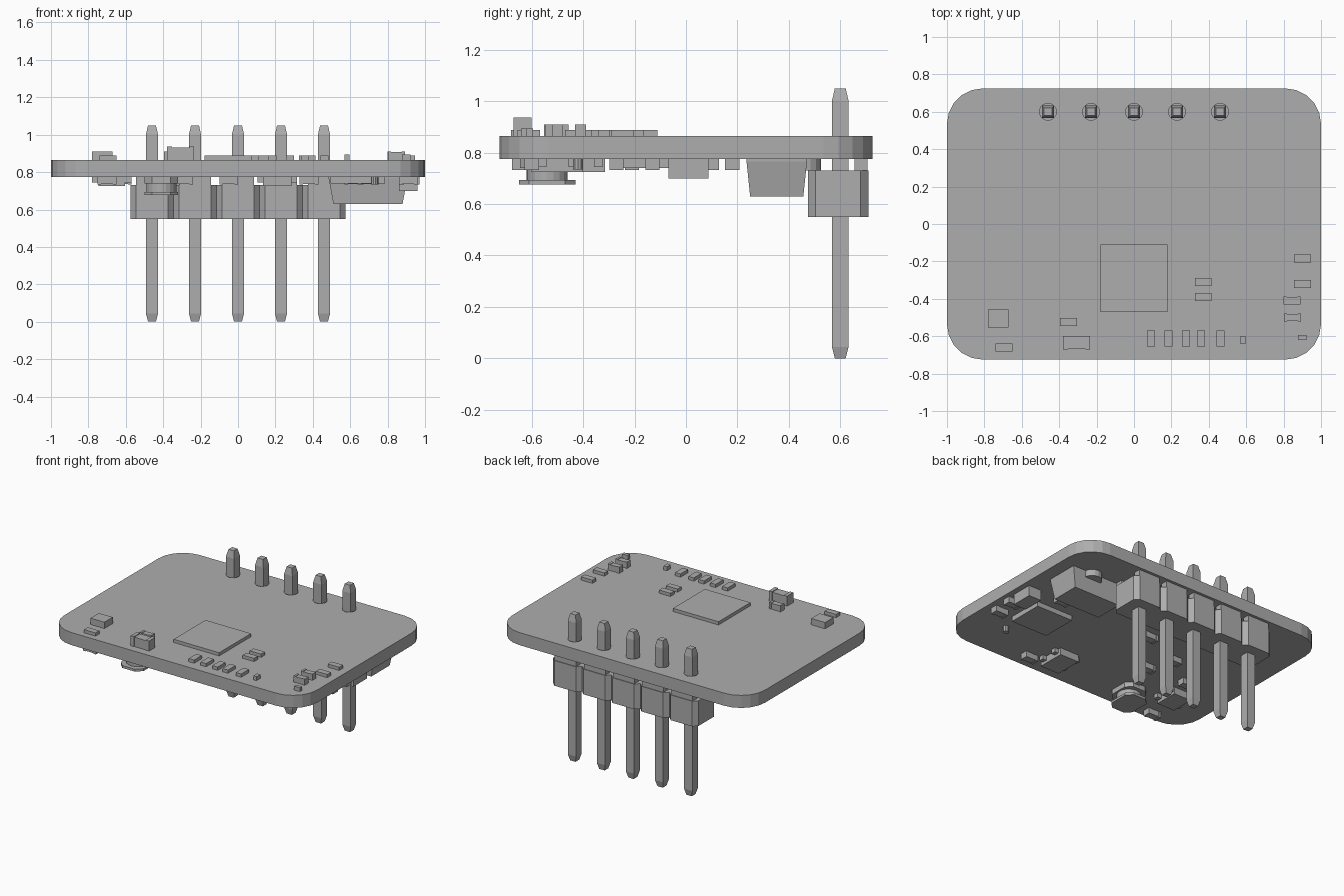
import bpy
import bmesh
from math import cos, sin, pi
from mathutils import Vector

default_cube = bpy.data.objects.get("Cube")
if default_cube:
    bpy.data.objects.remove(default_cube, do_unlink=True)

grey = bpy.data.materials.new("plain_grey")
grey.use_nodes = True
colour = (0.42, 0.42, 0.42, 1)
grey.diffuse_color = colour
grey.node_tree.nodes["Principled BSDF"].inputs["Base Color"].default_value = colour

BOARD_BOTTOM, BOARD_TOP = 0.775, 0.865
PIN_ROW_Y, PITCH = 0.6, 0.23


def finish(name, bm):
    bmesh.ops.recalc_face_normals(bm, faces=bm.faces)
    mesh = bpy.data.meshes.new(name)
    bm.to_mesh(mesh)
    bm.free()
    mesh.materials.append(grey)
    obj = bpy.data.objects.new(name, mesh)
    bpy.context.collection.objects.link(obj)
    return obj


def loft(name, outline, layers):
    """Stack scaled copies of an outline: layers are (z, scale)."""
    bm = bmesh.new()
    centre = sum((Vector(p) for p in outline), Vector((0, 0))) / len(outline)
    rings = []
    for z, scale in layers:
        points = [centre + (Vector(p) - centre) * scale for p in outline]
        rings.append([bm.verts.new((p.x, p.y, z)) for p in points])
    n = len(outline)
    for low, high in zip(rings, rings[1:]):
        for i in range(n):
            j = (i + 1) % n
            bm.faces.new((low[i], low[j], high[j], high[i]))
    bm.faces.new(rings[0])
    bm.faces.new(rings[-1])
    return finish(name, bm)


def rounded(x, y, w, d, r, steps):
    """Rectangle outline with round corners, or chamfers when steps is 1."""
    points = []
    for k, (sx, sy) in enumerate(((1, 1), (-1, 1), (-1, -1), (1, -1))):
        for s in range(steps + 1):
            a = (k + s / steps) * pi / 2
            points.append((x + sx * (w / 2 - r) + r * cos(a),
                           y + sy * (d / 2 - r) + r * sin(a)))
    return points


def rect(x, y, w, d):
    return [(x + sx * w / 2, y + sy * d / 2)
            for sx, sy in ((1, 1), (-1, 1), (-1, -1), (1, -1))]


def circle(x, y, r, n):
    return [(x + r * cos(2 * pi * i / n), y + r * sin(2 * pi * i / n)) for i in range(n)]


def on_top(name, x, y, w, d, h):
    return loft(name, rect(x, y, w, d), [(BOARD_TOP, 1), (BOARD_TOP + h, 1)])


def underneath(name, x, y, w, d, h):
    return loft(name, rect(x, y, w, d), [(BOARD_BOTTOM - h, 1), (BOARD_BOTTOM, 1)])


def capped(place, name, x, y, w, d, h):
    """Surface part with slightly larger metal ends along x."""
    place(name + "_body", x, y, w * 0.7, d * 0.92, h * 0.93)
    for side in (-1, 1):
        place(name + "_end", x + side * w * 0.41, y, w * 0.18, d, h)


# Circuit board with drilled pin holes
board = loft("board", rounded(0, 0, 2, 1.45, 0.19, 5),
             [(BOARD_BOTTOM, 1), (BOARD_TOP, 1)])
for i in range(-2, 3):
    drill = loft("hole_cutter", circle(i * PITCH, PIN_ROW_Y, 0.045, 20), [(0.7, 1), (1, 1)])
    drill.hide_render = True
    drill.hide_set(True)
    cut = board.modifiers.new("hole", "BOOLEAN")
    cut.object = drill
    cut.operation = "DIFFERENCE"
    cut.solver = "EXACT"

# Header strip: chamfered blocks, a raised rail on each side, and tapered pins
for i in range(-2, 3):
    x = i * PITCH
    loft("header_block", rounded(x, 0.592, PITCH, 0.235, 0.03, 1), [(0.55, 1), (0.73, 1)])
    for y in (0.5, 0.68):
        underneath("header_rail", x, y, PITCH - 0.06, 0.05, 0.045)
    loft("pin", rect(x, PIN_ROW_Y, 0.065, 0.065),
         [(0, 0.65), (0.045, 1), (1.0, 1), (1.05, 0.65)])

# Main processor and larger parts on the upper side
on_top("main_chip", 0, -0.29, 0.36, 0.36, 0.023)
on_top("crystal", -0.725, -0.505, 0.11, 0.095, 0.045)
capped(on_top, "large_capacitor", -0.307, -0.635, 0.145, 0.07, 0.072)

# Small resistors and capacitors on the upper side
for x, y in ((0.9, -0.185), (0.9, -0.32), (0.37, -0.31), (0.37, -0.39), (-0.695, -0.66)):
    on_top("resistor", x, y, 0.09, 0.043, 0.023)
for x, y in ((0.845, -0.41), (0.848, -0.5), (-0.35, -0.525)):
    capped(on_top, "capacitor", x, y, 0.09, 0.043, 0.045)
for x in (0.09, 0.185, 0.277, 0.358, 0.463):
    on_top("upright_resistor", x, -0.612, 0.043, 0.087, 0.023)
on_top("status_light", 0.583, -0.62, 0.026, 0.043, 0.028)
on_top("status_light", 0.9, -0.607, 0.047, 0.025, 0.028)

# Tapered connector under the board
loft("connector_base", rect(0.695, 0.353, 0.42, 0.235), [(0.765, 1), (BOARD_BOTTOM, 1)])
loft("connector", rect(0.695, 0.353, 0.42, 0.235), [(0.63, 0.88), (0.765, 1)])
loft("connector_bump", circle(0.74, 0.46, 0.065, 16), [(0.73, 1), (BOARD_BOTTOM, 1)])

# Round-necked coil under the board
loft("coil_base", rounded(-0.41, -0.54, 0.18, 0.21, 0.04, 1), [(0.74, 1), (BOARD_BOTTOM, 1)])
loft("coil_neck", circle(-0.41, -0.54, 0.08, 20), [(0.69, 1), (0.74, 1)])
loft("coil_flange", rounded(-0.41, -0.54, 0.18, 0.22, 0.04, 1), [(0.677, 1), (0.694, 1)])

# Flat chips and blocks under the board
underneath("lower_chip", 0.64, -0.165, 0.29, 0.26, 0.035)
underneath("lower_block", 0.91, 0.01, 0.1, 0.155, 0.075)
underneath("lower_driver", 0.21, -0.5, 0.15, 0.2, 0.05)
underneath("lower_sensor", -0.675, -0.4, 0.14, 0.17, 0.05)
for side in (-1, 1):
    for dy in (-0.06, 0.06):
        underneath("driver_leg", 0.21 + side * 0.08, -0.5 + dy, 0.05, 0.035, 0.03)
        underneath("sensor_leg", -0.675 + side * 0.08, -0.4 + dy, 0.05, 0.035, 0.03)

# Small parts under the board
for x, y in ((0.91, -0.27), (0.92, -0.13), (0.69, 0.1), (0.62, 0.18), (0.38, -0.6),
             (-0.29, -0.21), (-0.62, -0.21), (-0.05, 0.1), (-0.36, -0.03), (-0.7, -0.65)):
    capped(underneath, "lower_capacitor", x, y, 0.1, 0.055, 0.042)
loft("test_post", circle(0.73, -0.42, 0.02, 10), [(0.735, 1), (BOARD_BOTTOM, 1)])
